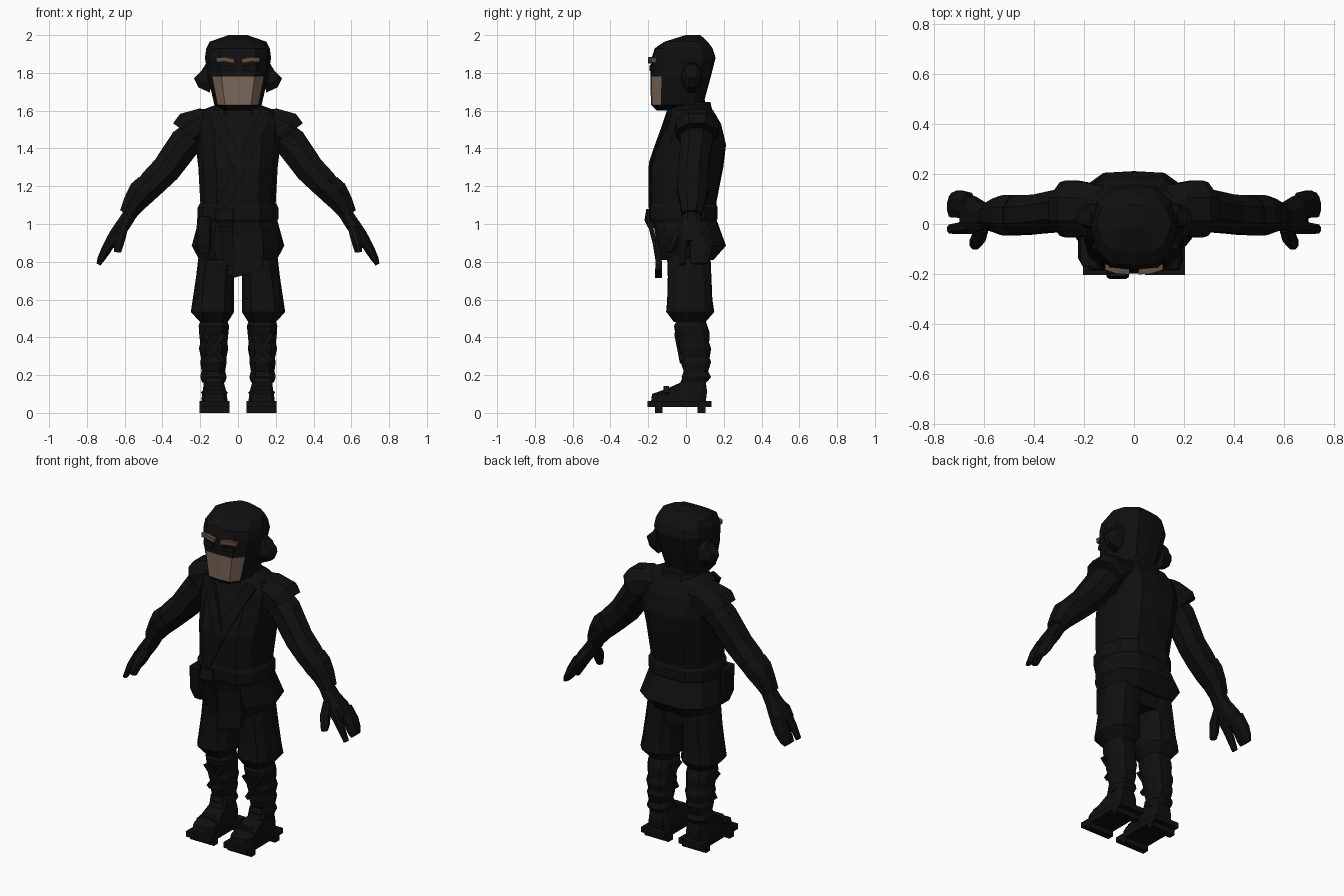
import bpy, bmesh, math
from mathutils import Vector


def material(name, rgb):
    m = bpy.data.materials.new(name)
    m.diffuse_color = (*rgb, 1)
    return m


BLACK = material("black cloth", (0.005, 0.005, 0.005))
SKIN = material("skin", (0.2, 0.135, 0.1))
BROWN = material("brow brown", (0.13, 0.08, 0.055))

# Cross-sections in unit space (u, v), front at v = -1
HALF = [(0.55, -1), (0.85, -0.65), (1, 0), (0.85, 0.65), (0.5, 1)]
BODY = [(0, -1.04)] + HALF + [(0, 1.04)] + [(-u, v) for u, v in reversed(HALF)]
OCT = [(math.sin(a) * 1.08, -math.cos(a) * 1.08)
       for a in (math.pi / 4 * (i + 0.5) for i in range(8))]
BOXY = [(-0.75, -1), (0.75, -1), (1, -0.75), (1, 0.75),
        (0.75, 1), (-0.75, 1), (-1, 0.75), (-1, -0.75)]
SQUARE = [(-1, -1), (1, -1), (1, 1), (-1, 1)]


def finish(name, bm, mats, mirror):
    bmesh.ops.recalc_face_normals(bm, faces=bm.faces)
    me = bpy.data.meshes.new(name)
    bm.to_mesh(me)
    bm.free()
    for m in mats:
        me.materials.append(m)
    ob = bpy.data.objects.new(name, me)
    bpy.context.collection.objects.link(ob)
    if mirror:
        ob.modifiers.new("mirror", 'MIRROR').use_clip = False
    return ob


def loft(name, rings, shape, mats=(BLACK,), mirror=False, rule=None):
    """Skin rings given as (centre, u axis, v axis)."""
    bm = bmesh.new()
    loops = [[bm.verts.new(Vector(c) + Vector(U) * u + Vector(V) * v)
              for u, v in shape] for c, U, V in rings]
    n = len(shape)
    for a, b in zip(loops, loops[1:]):
        for i in range(n):
            j = (i + 1) % n
            bm.faces.new((a[i], a[j], b[j], b[i]))
    bm.faces.new(loops[0])
    bm.faces.new(loops[-1])
    if rule:
        for f in bm.faces:
            f.material_index = rule(f.calc_center_median())
    return finish(name, bm, mats, mirror)


def stack(name, rows, shape=BODY, **kw):
    """Upright loft, rows of (z, x0, x1, y0, y1)."""
    return loft(name, [(((a + b) / 2, (c + d) / 2, z), ((b - a) / 2, 0, 0),
                        (0, (d - c) / 2, 0)) for z, a, b, c, d in rows], shape, **kw)


def sym(rows):
    return [(z, -w, w, a, b) for z, w, a, b in rows]


def box(name, x0, x1, y0, y1, z0, z1, **kw):
    return stack(name, [(z0, x0, x1, y0, y1), (z1, x0, x1, y0, y1)], SQUARE, **kw)


def limb(name, rows, shape=OCT, **kw):
    """Limb loft in the xz plane, rows of (x, y, z, thickness, depth)."""
    rings = []
    for i, (x, y, z, r, d) in enumerate(rows):
        p, q = rows[max(i - 1, 0)], rows[min(i + 1, len(rows) - 1)]
        t = Vector((q[0] - p[0], 0, q[2] - p[2])).normalized()
        rings.append(((x, y, z), (t.z * r, 0, -t.x * r), (0, d, 0)))
    return loft(name, rings, shape, mirror=True, **kw)


def strap(name, pts, w, t=0.012, **kw):
    """Flat band running over front-facing points."""
    rings = []
    for i, p in enumerate(pts):
        d = Vector(pts[min(i + 1, len(pts) - 1)]) - Vector(pts[max(i - 1, 0)])
        side = Vector((d.z, 0, -d.x)).normalized()
        rings.append((p, side * w, (0, t, 0)))
    return loft(name, rings, SQUARE, **kw)


# Head with hood, bare lower face chosen by height and direction
stack("hooded_head", sym([
    (1.60, .075, -.15, .05), (1.63, .125, -.18, .085), (1.78, .16, -.183, .125),
    (1.88, .175, -.175, .15), (1.93, .168, -.16, .135), (1.965, .15, -.11, .11),
    (2.0, .05, 0, .075)]), mats=(BLACK, SKIN),
    rule=lambda c: int(1.64 < c.z < 1.78 and c.y < -.12))
limb("ear_flap", [(.14, .03, 1.78, .085, .055), (.19, .03, 1.785, .065, .045),
                  (.205, .03, 1.80, .04, .03)])
stack("neck", sym([(1.52, .13, -.07, .13), (1.60, .10, -.08, .11),
                   (1.68, .09, -.07, .09)]))
# Brow and eye plates
strap("brow", [(.02, -.19, 1.862), (.07, -.187, 1.872), (.115, -.172, 1.868)], .012,
      mats=(BROWN,), mirror=True)
strap("eye_slit", [(.03, -.186, 1.825), (.10, -.178, 1.83)], .014, .008, mirror=True)

# Tunic, skirt and belt
stack("tunic", sym([
    (1.02, .195, -.18, .145), (1.12, .20, -.182, .155), (1.30, .21, -.182, .19),
    (1.42, .225, -.145, .205), (1.53, .235, -.10, .18), (1.60, .20, -.08, .14),
    (1.63, .12, -.07, .11)]))
stack("collar", sym([(1.58, .13, -.09, .14), (1.645, .11, -.08, .125)]))
stack("skirt", sym([(.81, .205, -.13, .14), (.885, .245, -.145, .205),
                    (1.05, .20, -.175, .145)]))
stack("belt", sym([(1.01, .205, -.18, .15), (1.03, .215, -.188, .16),
                   (1.09, .213, -.188, .16), (1.11, .20, -.18, .15)]))
stack("belt_knot", [(.98, -.10, -.03, -.20, -.16), (1.02, -.11, -.02, -.22, -.16),
                    (1.08, -.10, -.03, -.21, -.16)], BOXY)
stack("pouch", [(.84, -.205, -.15, -.13, -.05), (.90, -.225, -.14, -.15, -.03),
                (1.04, -.215, -.14, -.17, -.04)], BOXY)
strap("sash_tail", [(-.06, -.195, 1.02), (-.055, -.165, .9), (-.05, -.145, .78)], .03)

# Crossed lapels
strap("left_lapel", [(.15, -.088, 1.59), (.105, -.118, 1.50), (.06, -.155, 1.40),
                     (.01, -.187, 1.29), (-.08, -.187, 1.10)], .03)
strap("right_lapel", [(-.14, -.088, 1.59), (-.09, -.118, 1.50), (-.04, -.155, 1.40),
                      (.0, -.185, 1.31)], .03)

# Slanted front flap
loft("front_flap", [((.035, -.15, 1.0), (.09, 0, 0), (0, .012, 0)),
                    ((.05, -.145, .85), (.085, 0, .01), (0, .015, 0)),
                    ((.05, -.145, .735), (.08, 0, .022), (0, .018, 0))], SQUARE)

# Shoulder caps and arms
limb("shoulder_cap", [(.10, .06, 1.54, .06, .09), (.18, .06, 1.53, .085, .105),
                      (.25, .06, 1.495, .105, .115), (.265, .06, 1.475, .098, .108)])
limb("arm", [
    (.20, .055, 1.49, .08, .085), (.28, .055, 1.43, .085, .085),
    (.38, .04, 1.29, .078, .078), (.45, .035, 1.22, .074, .08),
    (.52, .035, 1.14, .062, .07), (.545, .035, 1.105, .052, .058)])
limb("forearm_wrap", [(.475, .035, 1.20, .07, .082), (.51, .035, 1.165, .074, .08),
                      (.55, .035, 1.11, .06, .066), (.585, .03, 1.05, .045, .052)])
limb("palm", [(.56, .03, 1.07, .036, .045), (.605, .03, 1.0, .038, .055),
              (.645, .035, .945, .036, .075), (.675, .04, .90, .03, .08)])
limb("fingers", [(.66, .07, .93, .03, .055), (.70, .08, .86, .026, .055),
                 (.725, .075, .815, .02, .05), (.738, .07, .79, .012, .04)])
limb("index_finger", [(.65, -.01, .94, .028, .03), (.70, -.018, .86, .022, .023),
                      (.738, -.02, .785, .012, .018)])
limb("thumb", [(.605, -.005, .99, .025, .03), (.622, -.055, .93, .028, .032),
               (.635, -.075, .88, .025, .025), (.637, -.085, .85, .018, .018)])

# Trousers
box("pelvis", -.15, .15, -.08, .12, .73, .95)
stack("trouser_leg", [
    (.48, .055, .20, -.06, .10), (.535, .02, .25, -.10, .145), (.60, .022, .24, -.095, .135),
    (.72, .022, .222, -.092, .13), (.95, .0, .195, -.10, .12)], mirror=True)

# Bandaged shins
stack("shin", [
    (.16, .07, .19, -.01, .105), (.19, .06, .20, -.02, .13), (.22, .068, .193, -.01, .115),
    (.27, .06, .20, -.025, .13), (.29, .062, .195, -.02, .122), (.34, .052, .207, -.035, .13),
    (.37, .056, .20, -.03, .12), (.43, .05, .207, -.055, .12), (.46, .047, .208, -.06, .11),
    (.52, .07, .19, -.03, .09)], mirror=True)
for k in (-1, 1):
    strap("shin_cross_wrap", [(.128 - k * .05, -.022, .27), (.128, -.036, .34),
                              (.128 + k * .05, -.052, .42)], .013, .01, mirror=True)

# Feet on raised sandals
stack("foot", [(.06, .055, .195, -.185, .105), (.10, .06, .19, -.18, .11),
               (.125, .065, .185, -.11, .11), (.16, .075, .182, -.03, .105),
               (.21, .075, .185, -.01, .105)], BOXY, mirror=True)
box("sandal_sole", .045, .205, -.205, .135, .03, .062, mirror=True)
box("front_sandal_tooth", .045, .205, -.165, -.125, 0, .035, mirror=True)
box("rear_sandal_tooth", .045, .205, .062, .102, 0, .035, mirror=True)
strap("sandal_strap", [(.06, -.10, .10), (.09, -.105, .132), (.16, -.105, .132),
                       (.19, -.10, .10)], .01, .015, mirror=True)
